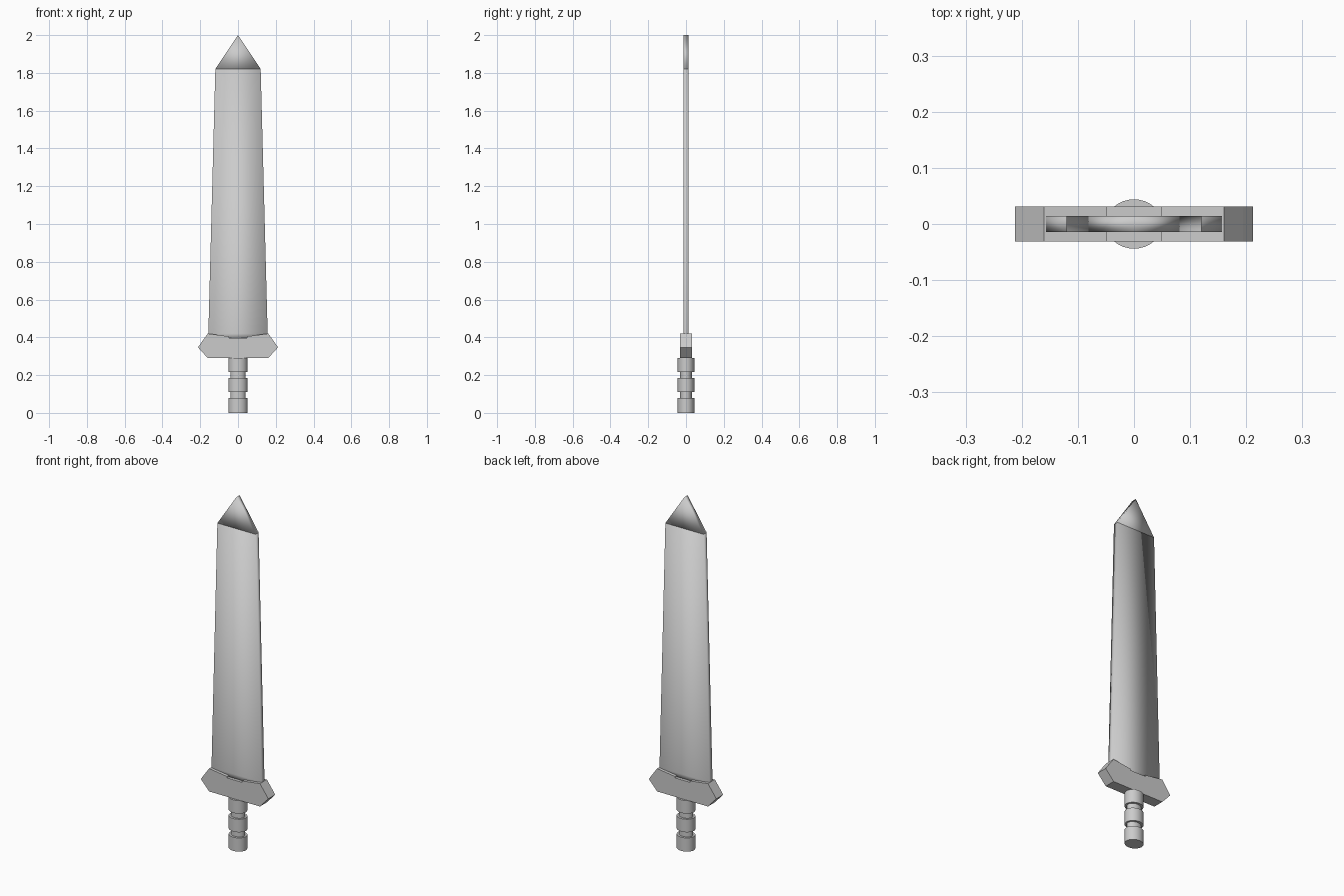
import bpy, math

if "Cube" in bpy.data.objects:
    bpy.data.objects.remove(bpy.data.objects["Cube"])


def plate(name, half, depth, smooth=False):
    """Extrude a right-half outline (bottom to top) mirrored in x, along y."""
    outline = half + [(-x, z) for x, z in reversed(half) if x > 0]
    n = len(outline)
    verts = [(x, y, z) for y in (-depth, depth) for x, z in outline]
    faces = [tuple(range(n)), tuple(range(2 * n - 1, n - 1, -1))]
    faces += [(i, i + n, (i + 1) % n + n, (i + 1) % n) for i in range(n)]
    mesh = bpy.data.meshes.new(name)
    mesh.from_pydata(verts, [], faces)
    for p in mesh.polygons:
        p.use_smooth = smooth
    obj = bpy.data.objects.new(name, mesh)
    bpy.context.collection.objects.link(obj)
    return obj


def grip_ring(name, z0, z1, rx, ry):
    """Upright oval cylinder."""
    bpy.ops.mesh.primitive_cylinder_add(vertices=32, radius=1, depth=z1 - z0,
                                        location=(0, 0, (z0 + z1) / 2))
    obj = bpy.context.object
    obj.name = name
    obj.scale = (rx, ry, 1)
    bpy.ops.object.transform_apply(location=False, rotation=False, scale=True)
    bpy.ops.object.shade_smooth_by_angle(angle=math.radians(30))


# Blade body and pointed tip, soft shaded plates
plate("blade", [(0.158, 0.39), (0.157, 0.42), (0.12, 1.82)], 0.014, True)
plate("blade_tip", [(0.12, 1.82), (0, 2.0)], 0.014, True)

# Crossguard with a shallow stepped dip under the blade
plate("guard", [(0.16, 0.29), (0.212, 0.347), (0.194, 0.373), (0.16, 0.42),
                (0.048, 0.405), (0.048, 0.397)], 0.031)

# Grip: three wide bands joined by narrower necks
for i, (z0, z1) in enumerate([(0, 0.078), (0.11, 0.184), (0.216, 0.29)]):
    grip_ring(f"grip_band_{i + 1}", z0, z1, 0.05, 0.044)
for i, (z0, z1) in enumerate([(0.078, 0.11), (0.184, 0.216)]):
    grip_ring(f"grip_neck_{i + 1}", z0, z1, 0.04, 0.031)
